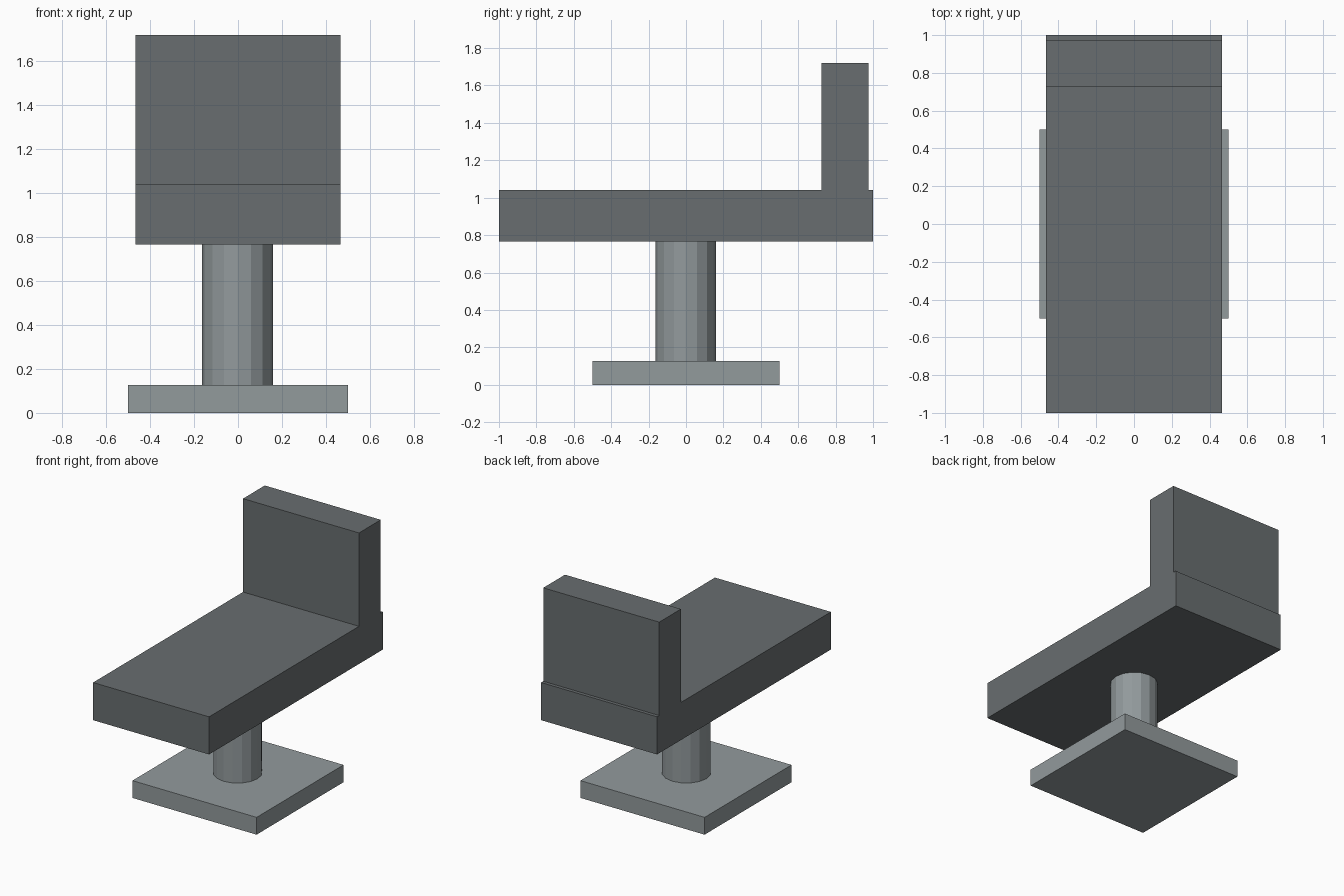
import bpy, math

if "Cube" in bpy.data.objects:
    bpy.data.objects.remove(bpy.data.objects["Cube"])


def material(name, rgb):
    m = bpy.data.materials.new(name)
    m.diffuse_color = (*rgb, 1.0)
    m.use_nodes = True
    m.node_tree.nodes["Principled BSDF"].inputs["Base Color"].default_value = m.diffuse_color
    return m


dark_grey = material("dark grey", (0.14, 0.155, 0.16))
light_grey = material("light grey", (0.29, 0.325, 0.335))


def box(name, lo, hi, mat):
    """Box spanning two opposite corners."""
    bpy.ops.mesh.primitive_cube_add(
        size=1, location=[(a + b) / 2 for a, b in zip(lo, hi)])
    ob = bpy.context.object
    ob.name = name
    ob.scale = [b - a for a, b in zip(lo, hi)]
    bpy.ops.object.transform_apply(location=False, rotation=False, scale=True)
    ob.data.materials.append(mat)
    return ob


# square foot plate
box("base_plate", (-0.5, -0.5, 0), (0.5, 0.5, 0.126), light_grey)

# faceted column between plate and seat
bpy.ops.mesh.primitive_cylinder_add(
    vertices=16, radius=0.162, depth=0.65, location=(-0.002, -0.002, 0.445))
column = bpy.context.object
column.name = "column"
column.data.materials.append(light_grey)

# long seat slab and upright backrest at the rear
box("seat", (-0.467, -1.0, 0.766), (0.467, 1.0, 1.04), dark_grey)
box("backrest", (-0.467, 0.725, 1.04), (0.467, 0.975, 1.72), dark_grey)
